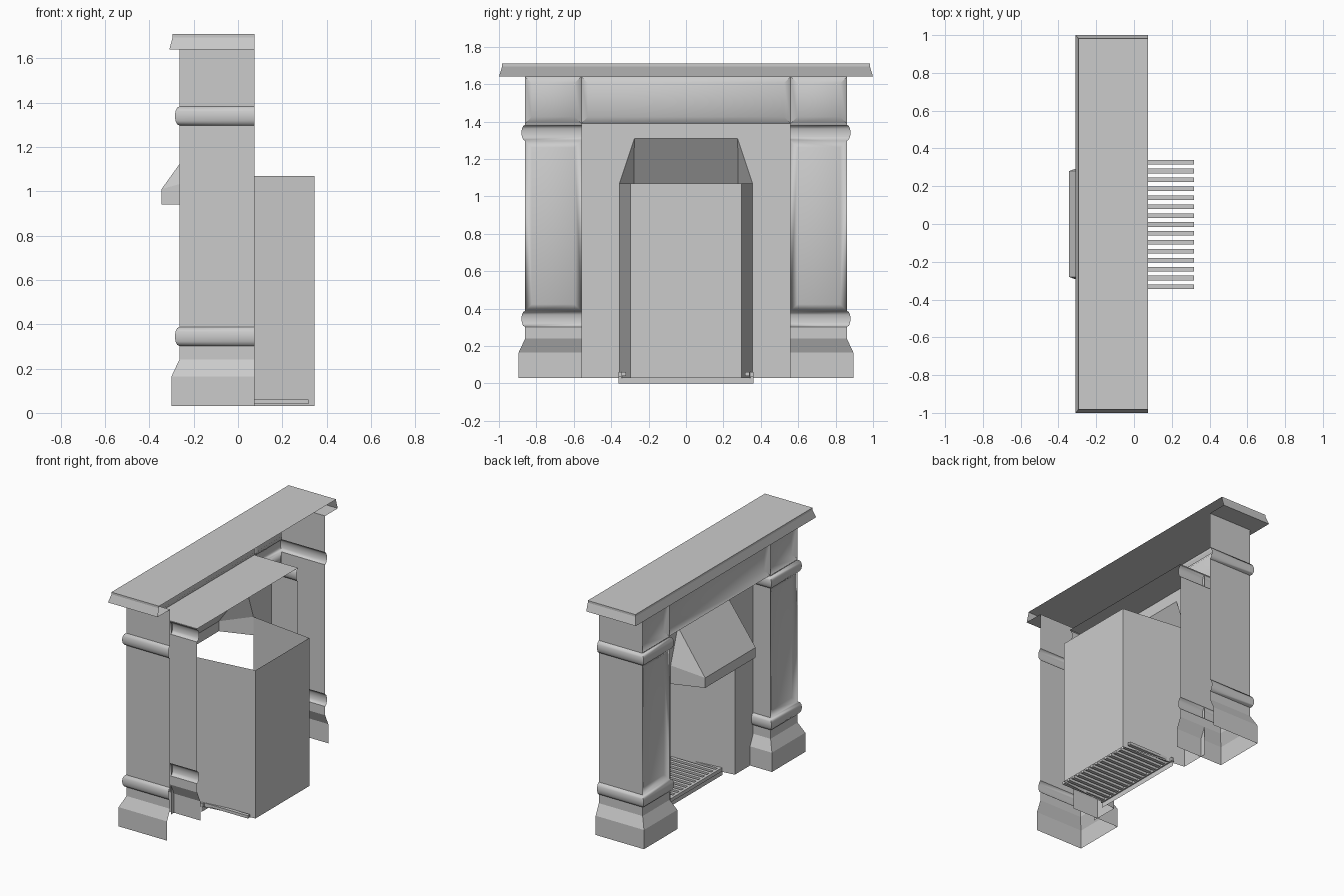
import bpy, bmesh, math

if "Cube" in bpy.data.objects:
    bpy.data.objects.remove(bpy.data.objects["Cube"])

grey = bpy.data.materials.new("stone_grey")
grey.use_nodes = True
colour = (0.6, 0.6, 0.6, 1)
grey.diffuse_color = colour
grey.node_tree.nodes["Principled BSDF"].inputs["Base Color"].default_value = colour

FRONT, BACK, PLATE = -0.265, 0.075, -0.13   # depths of the surround
INNER, OUTER = 0.56, 0.86                   # sides of each pillar
BOTTOM, SOFFIT, TOP = 0.03, 1.39, 1.64


def finish(bm, name, angle=None):
    """Turn a bmesh into a named object, optionally smooth shaded."""
    bmesh.ops.remove_doubles(bm, verts=bm.verts, dist=0.0001)
    bmesh.ops.recalc_face_normals(bm, faces=bm.faces)
    mesh = bpy.data.meshes.new(name)
    bm.to_mesh(mesh)
    bm.free()
    mesh.materials.append(grey)
    obj = bpy.data.objects.new(name, mesh)
    bpy.context.collection.objects.link(obj)
    if angle:
        bpy.ops.object.select_all(action='DESELECT')
        obj.select_set(True)
        bpy.context.view_layer.objects.active = obj
        bpy.ops.object.shade_smooth_by_angle(angle=math.radians(angle))
    return obj


def face(bm, points):
    return bm.faces.new([bm.verts.new(p) for p in points])


def sunken_panel(bm, panel, margin, slope, depth):
    """Inset a front face and push its middle back with sloping edges."""
    bmesh.ops.inset_individual(bm, faces=[panel], thickness=margin)
    bmesh.ops.inset_individual(bm, faces=[panel], thickness=slope)
    bmesh.ops.translate(bm, verts=panel.verts, vec=(depth, 0, 0))


def loft(bm, profile, side):
    """Three-sided pillar shell, open at the back; returns its front faces."""
    fronts = []
    rings = [[(BACK, side * (OUTER + o), z), (FRONT - o, side * (OUTER + o), z),
              (FRONT - o, side * (INNER - o), z), (BACK, side * (INNER - o), z)]
             for z, o in profile]
    for low, high in zip(rings, rings[1:]):
        for i in range(3):
            f = face(bm, [low[i], low[i + 1], high[i + 1], high[i]])
            if i == 1:
                fronts.append(f)
    return fronts


def half_round(z, half=0.043, out=0.02, steps=6):
    return [(z - half * math.cos(math.pi * i / steps), out * math.sin(math.pi * i / steps))
            for i in range(steps + 1)]


# Pillars with plinths, mouldings and a sunken panel
for label, side in (("left", 1), ("right", -1)):
    bm = bmesh.new()
    loft(bm, [(BOTTOM, 0.035), (0.165, 0.035), (0.24, 0)], side)
    finish(bm, label + "_plinth")
    bm = bmesh.new()
    shaft = [(0.24, 0)] + half_round(0.345) + half_round(1.34) + [(SOFFIT, 0)]
    fronts = loft(bm, shaft, side)
    tall = max(fronts, key=lambda f: f.calc_area())
    sunken_panel(bm, tall, 0.055, 0.05, 0.02)
    finish(bm, label + "_pillar", 45)

# Frieze with three sunken panels and plain ends
bm = bmesh.new()
for y0, y1 in ((-OUTER, -INNER), (-INNER, INNER), (INNER, OUTER)):
    panel = face(bm, [(FRONT, y0, SOFFIT), (FRONT, y1, SOFFIT), (FRONT, y1, TOP), (FRONT, y0, TOP)])
    sunken_panel(bm, panel, 0.03, 0.05, 0.025)
for y in (-OUTER, OUTER):
    face(bm, [(FRONT, y, SOFFIT), (BACK, y, SOFFIT), (BACK, y, TOP), (FRONT, y, TOP)])
finish(bm, "frieze", 45)

bm = bmesh.new()
face(bm, [(FRONT, -INNER, SOFFIT), (BACK, -INNER, SOFFIT), (BACK, INNER, SOFFIT), (FRONT, INNER, SOFFIT)])
finish(bm, "lintel_soffit")

# Mantel shelf: top, small lip, flared skirt and a rim underneath, open behind
bm = bmesh.new()
rows = [(-0.295, 0.983, 1.71), (-0.295, 0.983, 1.695), (-0.31, 1.0, TOP), (FRONT, OUTER, TOP)]
rings = [[(BACK, -y, z), (x, -y, z), (x, y, z), (BACK, y, z)] for x, y, z in rows]
for high, low in zip(rings, rings[1:]):
    for i in range(3):
        face(bm, [high[i], high[i + 1], low[i + 1], low[i]])
face(bm, rings[0])
finish(bm, "mantel_shelf")

# Flat plate around the fire opening
half = [(INNER, SOFFIT), (INNER, BOTTOM), (0.356, BOTTOM), (0.356, 1.07), (0.276, 1.31)]
outline = half + [(-y, z) for y, z in reversed(half)]
bm = bmesh.new()
face(bm, [(PLATE, y, z) for y, z in outline])
finish(bm, "opening_plate")

# Firebox walls narrowing to the back
bm = bmesh.new()
plan = [(PLATE, -0.356), (0.345, -0.298), (0.345, 0.298), (PLATE, 0.356)]
for (x0, y0), (x1, y1) in zip(plan, plan[1:]):
    face(bm, [(x0, y0, BOTTOM), (x1, y1, BOTTOM), (x1, y1, 1.07), (x0, y0, 1.07)])
finish(bm, "firebox")

# Smoke hood
bm = bmesh.new()
lip_x, lip_y, lip_low, lip_high = -0.345, 0.28, 0.94, 1.01
front_rows = [(lip_x, lip_y, lip_low), (lip_x, lip_y, lip_high), (PLATE, 0.276, 1.31)]
for (x0, y0, z0), (x1, y1, z1) in zip(front_rows, front_rows[1:]):
    face(bm, [(x0, -y0, z0), (x0, y0, z0), (x1, y1, z1), (x1, -y1, z1)])
for s in (-1, 1):
    low, high, peak = [(x, s * y, z) for x, y, z in front_rows]
    wall_low, wall_high = (PLATE, s * 0.356, lip_low), (PLATE, s * 0.356, 1.07)
    face(bm, [low, wall_low, wall_high, high])
    face(bm, [high, wall_high, peak])
finish(bm, "smoke_hood")


def box(bm, x0, x1, y0, y1, z0, z1):
    verts = bmesh.ops.create_cube(bm, size=1)["verts"]
    bmesh.ops.scale(bm, verts=verts, vec=(x1 - x0, y1 - y0, z1 - z0))
    bmesh.ops.translate(bm, verts=verts, vec=((x0 + x1) / 2, (y0 + y1) / 2, (z0 + z1) / 2))


# Grate bars, front rail and the thin plate under the rail
bm = bmesh.new()
for i in range(15):
    y = -0.333 + i * 0.0472
    box(bm, -0.02, 0.318, y - 0.012, y + 0.012, 0.04, 0.06)
finish(bm, "grate_bars")
bm = bmesh.new()
box(bm, -0.04, -0.02, -0.36, 0.36, 0.035, 0.06)
finish(bm, "grate_rail")
bm = bmesh.new()
face(bm, [(-0.03, -0.36, 0), (-0.03, 0.36, 0), (-0.03, 0.36, 0.035), (-0.03, -0.36, 0.035)])
finish(bm, "grate_front_plate")
